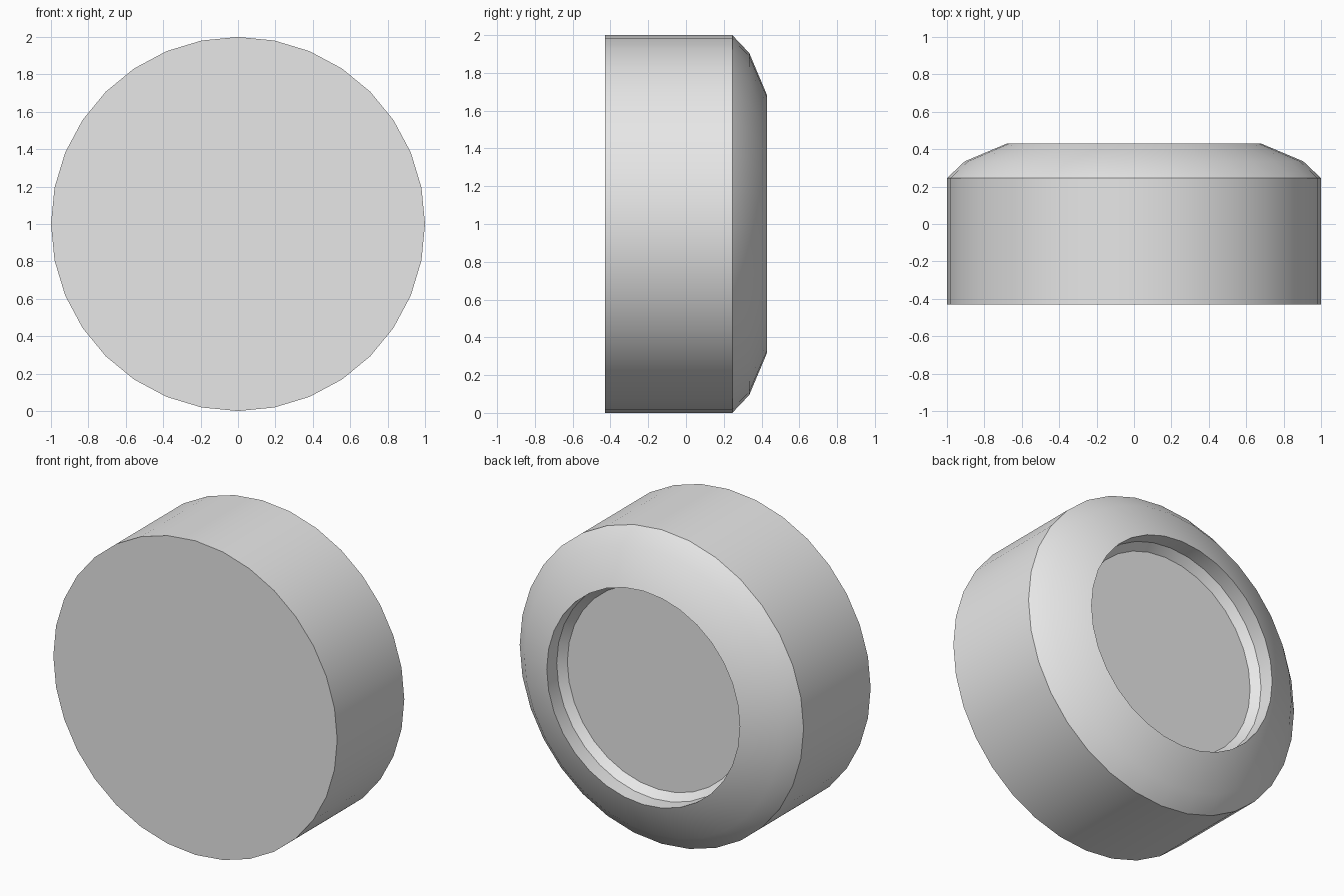
import bpy, bmesh
from math import cos, sin, tau, radians

cube = bpy.data.objects.get("Cube")
if cube:
    bpy.data.objects.remove(cube, do_unlink=True)

SIDES = 32

grey = bpy.data.materials.new("light grey")
grey.use_nodes = True
colour = (0.8, 0.8, 0.8, 1)
grey.diffuse_color = colour
grey.node_tree.nodes["Principled BSDF"].inputs["Base Color"].default_value = colour


def lathe(name, profile):
    """Spin (radius, y) points about the horizontal y axis and cap both ends."""
    bm = bmesh.new()
    rings = []
    for r, y in profile:
        rings.append([bm.verts.new((r * cos(tau * i / SIDES), y, 1 + r * sin(tau * i / SIDES)))
                      for i in range(SIDES)])
    for a, b in zip(rings, rings[1:]):
        for i in range(SIDES):
            j = (i + 1) % SIDES
            bm.faces.new((a[i], a[j], b[j], b[i]))
    bm.faces.new(rings[0])
    bm.faces.new(rings[-1])
    bmesh.ops.recalc_face_normals(bm, faces=bm.faces)
    mesh = bpy.data.meshes.new(name)
    bm.to_mesh(mesh)
    bm.free()
    mesh.materials.append(grey)
    obj = bpy.data.objects.new(name, mesh)
    bpy.context.collection.objects.link(obj)
    return obj


# Drum with a flat front, a rounded back shoulder and a stepped round recess
drum = lathe("recessed_drum", [
    (1.0, -0.43), (1.0, 0.245),     # straight side
    (0.905, 0.335), (0.68, 0.43),   # back shoulder
    (0.68, 0.33), (0.64, 0.28),     # recess wall and sloped lip of its floor
])

bpy.ops.object.select_all(action="DESELECT")
drum.select_set(True)
bpy.context.view_layer.objects.active = drum
bpy.ops.object.shade_smooth_by_angle(angle=radians(30))
